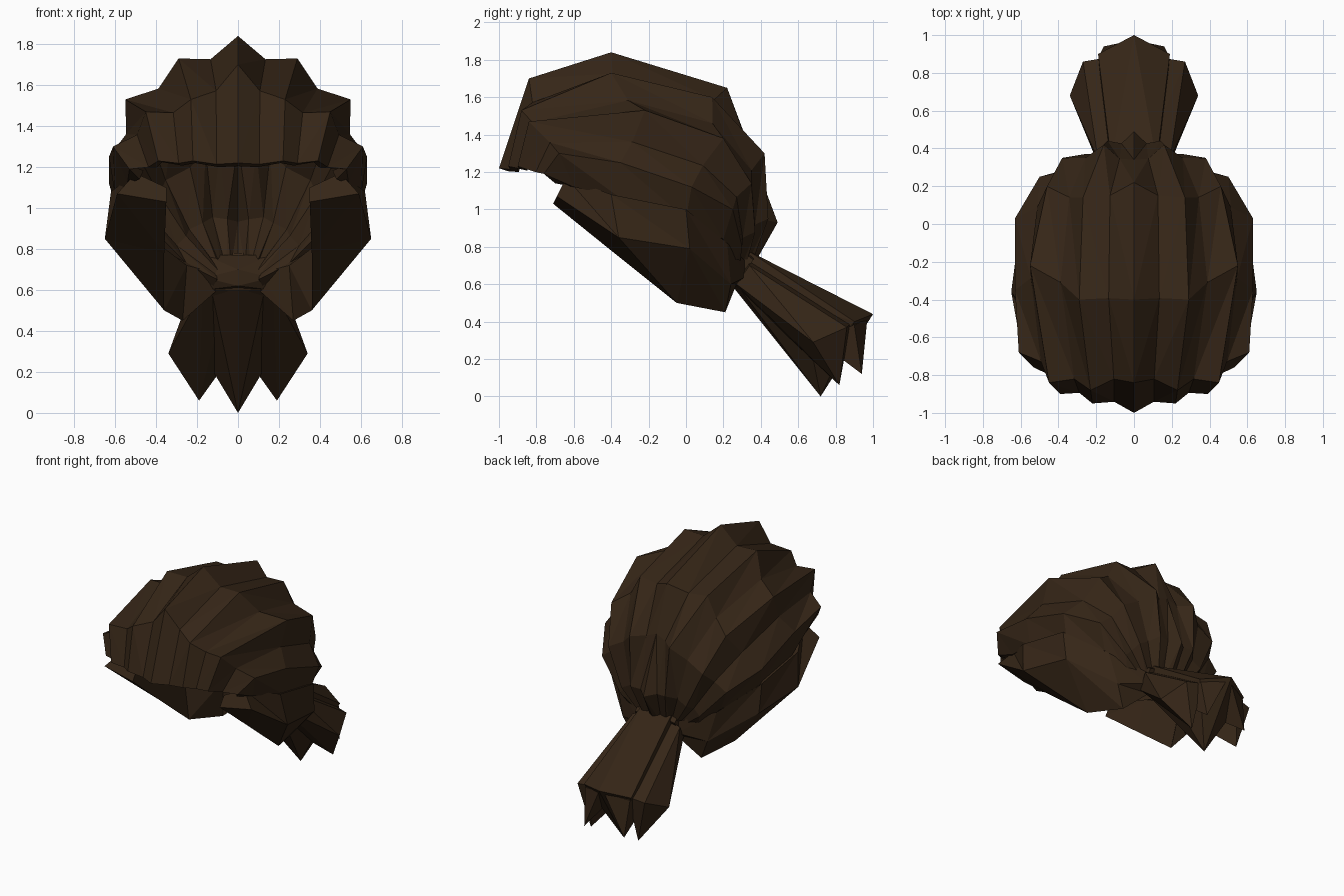
import bpy, bmesh
from mathutils import Vector

if "Cube" in bpy.data.objects:
    bpy.data.objects.remove(bpy.data.objects["Cube"])

hair = bpy.data.materials.new("dark_brown")
hair.diffuse_color = (0.036, 0.019, 0.0085, 1)
hair.use_nodes = True
hair.node_tree.nodes["Principled BSDF"].inputs["Base Color"].default_value = hair.diffuse_color


def finish(name, bm, mirror=True, thickness=0):
    me = bpy.data.meshes.new(name)
    bm.to_mesh(me)
    bm.free()
    ob = bpy.data.objects.new(name, me)
    bpy.context.collection.objects.link(ob)
    me.materials.append(hair)
    if mirror:
        ob.modifiers.new("mirror", 'MIRROR')
    if thickness:
        s = ob.modifiers.new("thickness", 'SOLIDIFY')
        s.thickness, s.offset = thickness, -1
    return ob


def loft(name, rails, closed=False, thickness=0):
    """Skin neighbouring rails; closed joins last to first and caps the ends."""
    bm = bmesh.new()
    rows = [[bm.verts.new(p) for p in r] for r in rails]
    pairs = list(zip(rows, rows[1:] + rows[:1]))
    for a, b in pairs if closed else pairs[:-1]:
        for i in range(len(a) - 1):
            bm.faces.new((a[i], b[i], b[i + 1]))
            bm.faces.new((a[i], b[i + 1], a[i + 1]))
    if closed:
        bm.faces.new([r[0] for r in rows])
        bm.faces.new([r[-1] for r in rows])
        bmesh.ops.recalc_face_normals(bm, faces=bm.faces)
    return finish(name, bm, True, thickness)


def hull(name, pts, mirror):
    bm = bmesh.new()
    for p in pts:
        bm.verts.new(p)
    bmesh.ops.convex_hull(bm, input=bm.verts)
    bmesh.ops.recalc_face_normals(bm, faces=bm.faces)
    return finish(name, bm, mirror)


# ridge lines of the cap locks, fringe to tail base
crown = [(0, -1, 1.22), (0, -.84, 1.70), (0, -.4, 1.84), (0, .22, 1.65),
         (0, .34, 1.33), (0, .49, .93), (0, .36, .70)]
upper = [(.22, -.95, 1.23), (.23, -.88, 1.53), (.29, -.4, 1.73), (.27, .14, 1.60),
         (.16, .42, 1.30), (.14, .44, .95), (.08, .34, .68)]
side = [(.39, -.9, 1.23), (.45, -.84, 1.47), (.55, -.22, 1.53), (.46, .2, 1.38),
        (.38, .35, 1.14), (.26, .37, .88), (.11, .31, .66)]
temple = [(.53, -.76, 1.19), (.61, -.68, 1.30), (.63, -.35, 1.25), (.63, .03, 1.12),
          (.50, .25, 1.0), (.32, .30, .80), (.12, .28, .65)]
hem = [(.48, -.70, 1.14), (.54, -.60, 1.12), (.60, -.35, 1.06), (.58, .0, .95),
       (.42, .2, .84), (.27, .25, .70), (.12, .25, .62)]

# cap: ridges with computed valleys between them
centre = Vector((0, -.3, 1.0))
sink = [.95, .93, .925, .94, .95, .95, .98]
ridges = [crown, upper, side, temple]
rails = []
for a, b in zip(ridges, ridges[1:]):
    valley = [centre + ((Vector(p) + Vector(q)) / 2 - centre) * s
              for p, q, s in zip(a, b, sink)]
    rails += [a, valley]
loft("hair_cap", rails + [temple, hem], thickness=.05)

# thick lower locks sweeping from cheek to tail
loft("lower_lock", [
    [(.50, -.64, 1.17), (.62, -.40, 1.08), (.61, .0, 1.0), (.40, .22, .82), (.14, .32, .72)],
    [(.59, -.69, 1.07), (.65, -.36, .85), (.60, .02, .79), (.34, .24, .60), (.15, .32, .64)],
    [(.35, -.71, 1.03), (.36, -.40, .78), (.36, -.05, .50), (.27, .21, .45), (.10, .27, .60)],
    [(.35, -.66, 1.10), (.40, -.36, 1.02), (.42, -.03, .85), (.25, .19, .72), (.10, .26, .68)],
], closed=True)

# tie at the tail base
hull("tail_tie", [(x, y, z) for x in (-.16, .16)
                  for y, z in ((.24, .66), (.27, .60), (.36, .73), (.31, .77))]
     + [(0, .22, .62), (0, .22, .70), (0, .37, .77)], False)

# tail: central lock and a pair of side locks with pointed tips
hull("tail_centre", [(-.12, .33, .78), (.12, .33, .78), (-.13, .27, .60), (.13, .27, .60),
                     (0, .24, .60), (0, 1, .44), (.19, .90, .40), (-.19, .90, .40),
                     (0, .72, 0), (.12, .68, .2), (-.12, .68, .2)], False)
hull("tail_side", [(.05, .33, .75), (.19, .34, .70), (.17, .27, .60), (.05, .25, .60),
                   (.15, .88, .39), (.27, .86, .37), (.34, .68, .29), (.19, .82, .06),
                   (.09, .67, .2)], True)
hull("tail_tip", [(.04, .5, .6), (.02, .97, .42), (.18, .90, .38), (.16, .94, .12),
                  (.05, .7, .3), (.18, .7, .3)], True)
